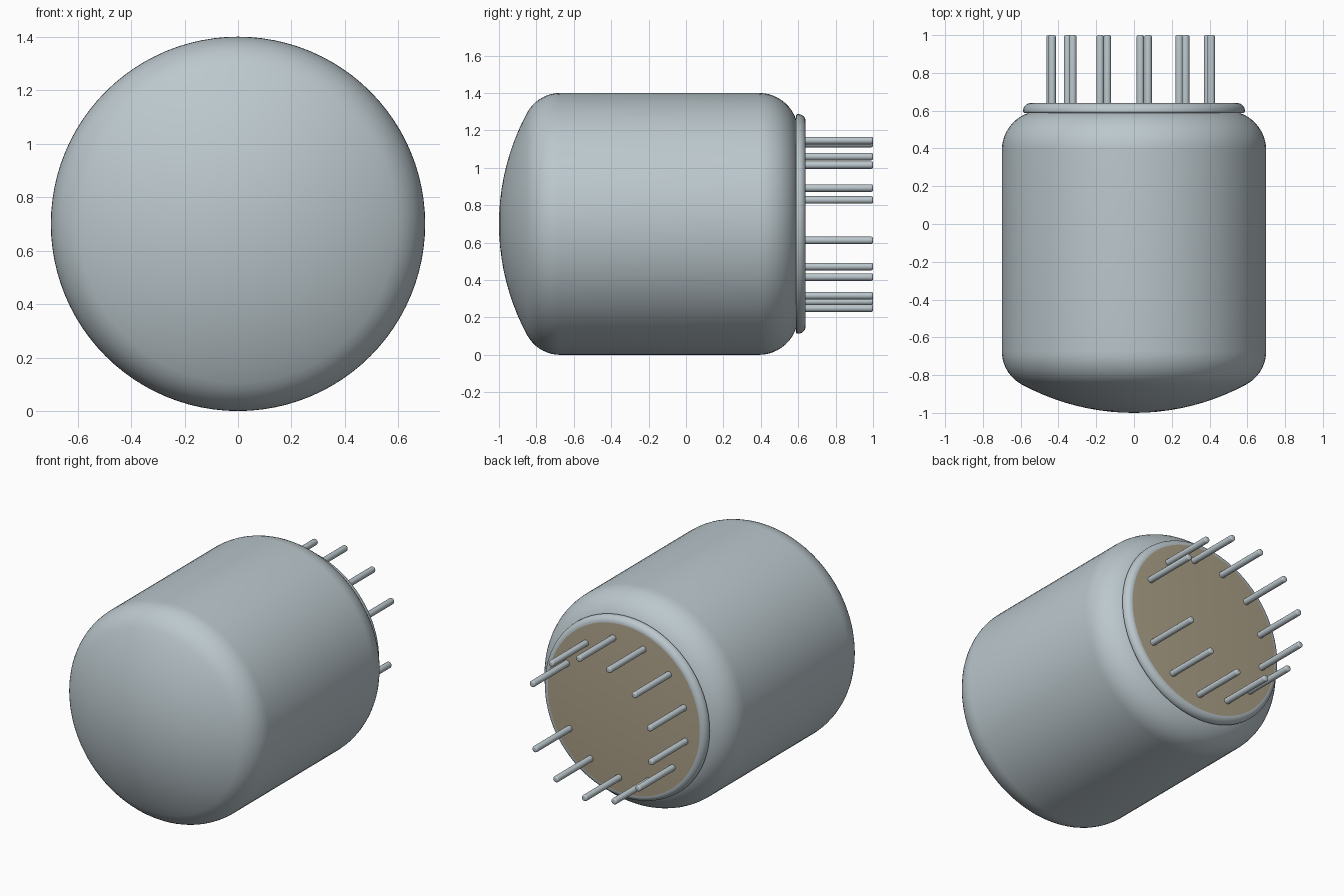
import bpy, bmesh, math
from mathutils import Matrix, Vector

if "Cube" in bpy.data.objects:
    bpy.data.objects.remove(bpy.data.objects["Cube"])


def material(name, rgb):
    m = bpy.data.materials.new(name)
    m.use_nodes = True
    m.diffuse_color = (*rgb, 1)
    m.node_tree.nodes["Principled BSDF"].inputs["Base Color"].default_value = (*rgb, 1)
    return m


GREY = material("metal grey", (0.50, 0.575, 0.61))
TAN = material("insulator tan", (0.42, 0.36, 0.25))
AXIS_Z = 0.70


def arc(r, y, radius, start, end, steps):
    """Profile points (r, y); 0 degrees points outward, 90 to the back."""
    angles = [math.radians(start + (end - start) * i / steps) for i in range(steps + 1)]
    return [(r + radius * math.cos(a), y + radius * math.sin(a)) for a in angles]


def lathe(name, profile, sides, x=0.0, z=AXIS_Z, materials=(GREY,)):
    """Spin an (r, y) profile around an axis parallel to y."""
    bm = bmesh.new()
    verts = [bm.verts.new((r, y, 0)) for r, y in profile]
    edges = [bm.edges.new(p) for p in zip(verts, verts[1:])]
    bmesh.ops.spin(bm, geom=verts + edges, cent=(0, 0, 0), axis=(0, 1, 0),
                   angle=math.tau, steps=sides, use_duplicate=False)
    bmesh.ops.remove_doubles(bm, verts=bm.verts, dist=1e-5)
    bmesh.ops.recalc_face_normals(bm, faces=bm.faces)
    me = bpy.data.meshes.new(name)
    bm.to_mesh(me)
    bm.free()
    for m in materials:
        me.materials.append(m)
    ob = bpy.data.objects.new(name, me)
    ob.location = (x, 0, z)
    bpy.context.collection.objects.link(ob)
    bpy.ops.object.select_all(action='DESELECT')
    bpy.context.view_layer.objects.active = ob
    ob.select_set(True)
    bpy.ops.object.shade_smooth_by_angle(angle=math.radians(35))
    return ob


# Envelope: domed front, rounded shoulders, closed at the back
dome = arc(0, 0.25, 1.25, -90, -61.6, 10)
dome[0] = (0, -1)
front_shoulder = arc(0.5, -0.673, 0.2, -61.6, 0, 9)[1:]
back_shoulder = arc(0.49, 0.39, 0.21, 0, 72, 10)
lathe("envelope", dome + front_shoulder + back_shoulder + [(0, 0.59)], 96)

# Base flange with a rounded back rim and a flat insulating face
rim = arc(0.577, 0.597, 0.01, -90, 0, 3) + arc(0.547, 0.60, 0.04, 0, 90, 7)
base = lathe("base_flange", [(0, 0.587)] + rim + [(0, 0.64)], 96, materials=(GREY, TAN))
for f in base.data.polygons:
    if f.normal.y > 0.999:
        f.material_index = 1

# Thirteen-position pin circle with the key position left empty
PIN_R = 0.02
pin_profile = ([(0, 0.62), (PIN_R, 0.62)]
               + arc(PIN_R - 0.01, 0.99, 0.01, 0, 90, 4) + [(0, 1.0)])
for i in range(1, 13):
    a = math.radians(-2.6) + math.tau * i / 13
    lathe(f"pin_{i}", pin_profile, 20, 0.452 * math.cos(a), AXIS_Z + 0.452 * math.sin(a))
